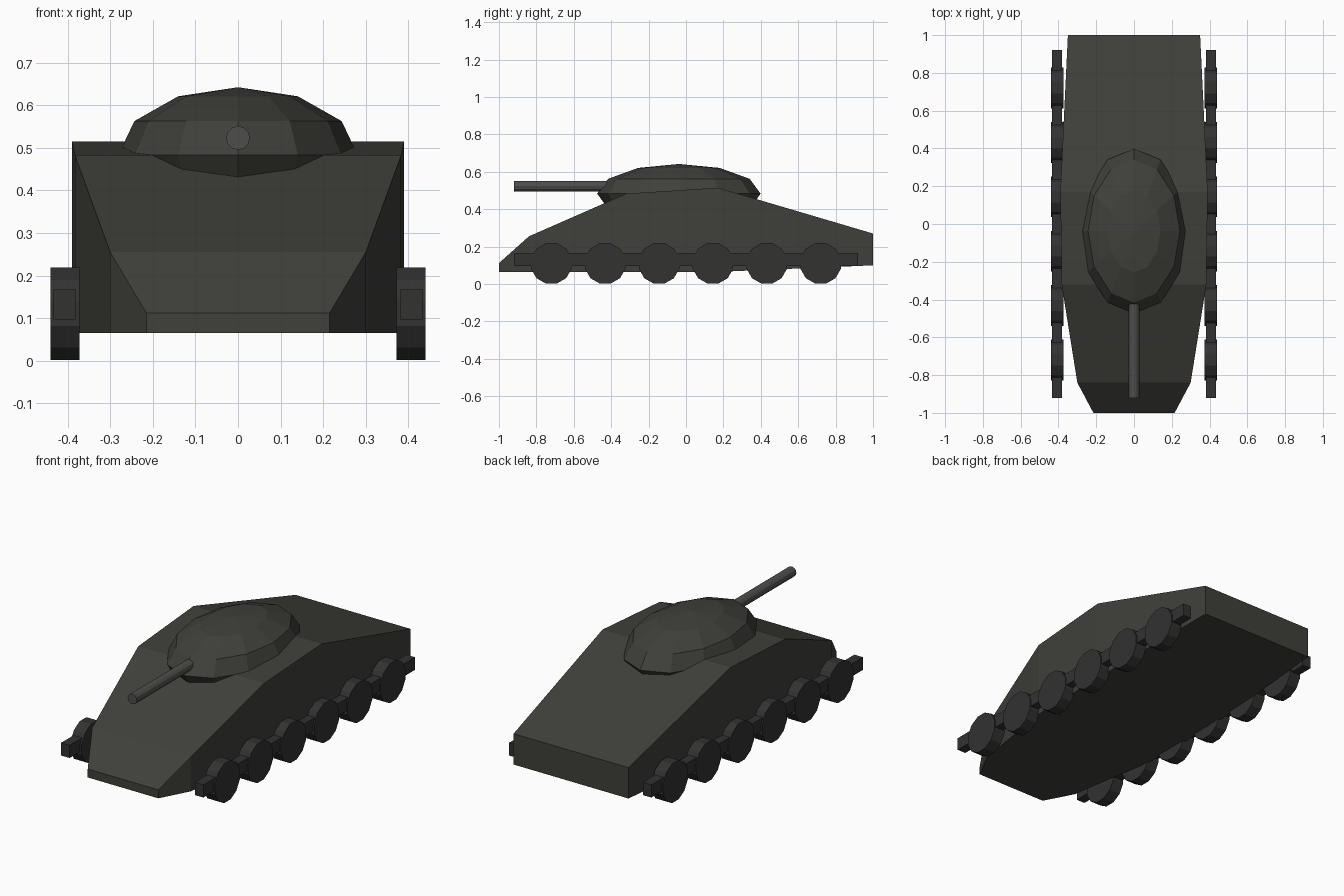
import bpy, bmesh, math
from mathutils import Matrix

if "Cube" in bpy.data.objects:
    bpy.data.objects.remove(bpy.data.objects["Cube"])


def paint(name, rgb):
    m = bpy.data.materials.new(name)
    m.diffuse_color = (*rgb, 1)
    m.use_nodes = True
    m.node_tree.nodes["Principled BSDF"].inputs["Base Color"].default_value = m.diffuse_color
    return m


ARMOUR = paint("armour", (0.05, 0.05, 0.043))
RUNNING = paint("running_gear", (0.032, 0.032, 0.031))
STEEL = paint("gun_steel", (0.075, 0.075, 0.07))


def finish(name, bm, mat):
    bmesh.ops.recalc_face_normals(bm, faces=bm.faces)
    me = bpy.data.meshes.new(name)
    bm.to_mesh(me)
    bm.free()
    me.materials.append(mat)
    ob = bpy.data.objects.new(name, me)
    bpy.context.collection.objects.link(ob)
    return ob


def loft(name, rings, mat):
    bm = bmesh.new()
    rows = [[bm.verts.new(p) for p in ring] for ring in rings]
    n = len(rows[0])
    for a, b in zip(rows, rows[1:]):
        for i in range(n):
            j = (i + 1) % n
            bm.faces.new((a[i], a[j], b[j], b[i]))
    bm.faces.new(rows[0])
    bm.faces.new(rows[-1])
    return finish(name, bm, mat)


def cylinder(name, radius, length, sides, matrix, mat):
    bm = bmesh.new()
    bmesh.ops.create_cone(bm, cap_ends=True, segments=sides, radius1=radius,
                          radius2=radius, depth=length, matrix=matrix)
    return finish(name, bm, mat)


# Hull: rectangular sections (y, half width, bottom, top)
sections = [(-1, .215, .065, .112), (-.84, .30, .065, .255),
            (-.32, .383, .065, .483), (.17, .39, .065, .515), (1, .35, .10, .27)]
loft("hull", [[(-w, y, b), (w, y, b), (w, y, t), (-w, y, t)]
              for y, w, b, t in sections], ARMOUR)

# Turret: flattened twelve-sided ellipsoid
bm = bmesh.new()
bmesh.ops.create_uvsphere(bm, u_segments=12, v_segments=6, radius=1,
                          matrix=Matrix.Translation((0, -.038, .483))
                          @ Matrix.Diagonal((.281, .437, .159, 1)))
finish("turret", bm, ARMOUR)

# Gun barrel
cylinder("gun_barrel", .028, .54, 12, Matrix.Translation((0, -.65, .523))
         @ Matrix.Rotation(math.pi / 2, 4, 'X'), STEEL)

# Running gear on both sides
for side, s in (("left", -1), ("right", 1)):
    bm = bmesh.new()
    bmesh.ops.create_cube(bm, size=1, matrix=Matrix.Translation((s * .407, 0, .132))
                          @ Matrix.Diagonal((.052, 1.84, .07, 1)))
    finish(f"{side}_track_beam", bm, RUNNING)
    for i in range(6):
        cylinder(f"{side}_wheel_{i + 1}", .112, .067, 12,
                 Matrix.Translation((s * .406, -.72 + .288 * i, .1105))
                 @ Matrix.Rotation(math.pi / 2, 4, 'Y')
                 @ Matrix.Rotation(math.pi / 12, 4, 'Z'), RUNNING)
